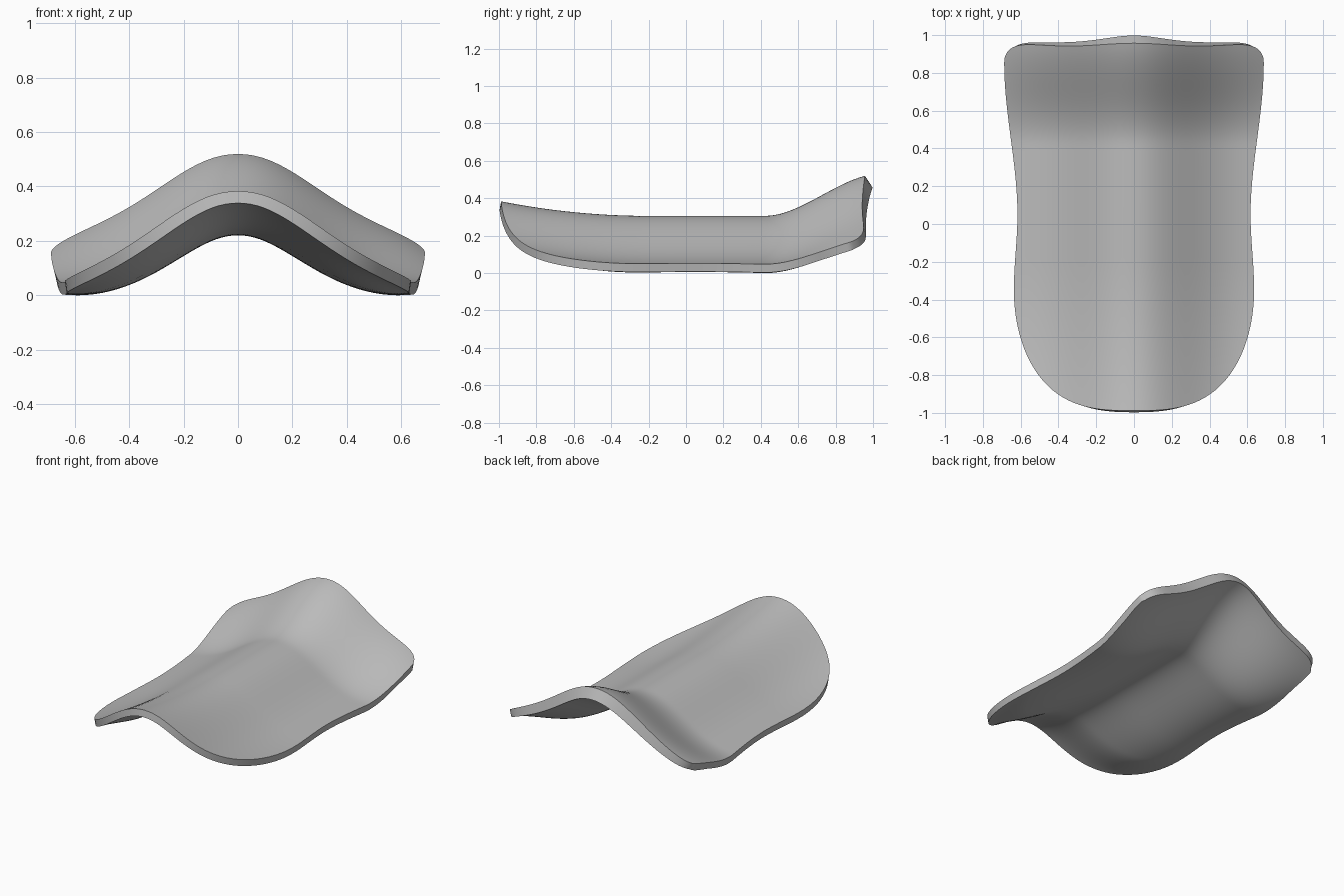
import bpy, bmesh, math
from mathutils import Vector

cube = bpy.data.objects.get("Cube")
if cube:
    bpy.data.objects.remove(cube, do_unlink=True)

COLS, ROWS = 72, 72


def smooth(t):
    t = max(0.0, min(1.0, t))
    return t * t * (3 - 2 * t)


# Upper surface: a rounded ridge, rising to the front and flaring up at the back
def height(x, y):
    ridge = 0.035 + 0.27 * math.exp(-(abs(x) / 0.377) ** 2.09)
    front = 0.08 * max(0.0, (-y - 0.2) / 0.8) ** 2
    back = 0.225 * smooth((y - 0.42) / 0.62)
    return ridge + front + back * (1 - 0.35 * min(1.0, abs(x) / 0.685) ** 4)


def half_width(y):
    return 0.617 + 0.07 * smooth((y - 0.05) / 0.8) + 0.019 * smooth((0.05 - y) / 0.4)


# Outline: rounded nose, waisted sides, nearly straight back with round corners
def outline_point(u, v):
    a = min(1.0, abs(u))
    nose = -0.988 + 0.638 * (1 - math.sqrt(1 - a ** 3))
    tail = 0.957 - 0.015 * math.sin(math.pi * a) ** 2
    tail -= 0.1 * (1 - math.sqrt(1 - a ** 14))
    y = nose + (tail - nose) * v
    return u * half_width(y), y


def shell_points(u, v):
    x, y = outline_point(u, v)
    e = 0.004
    slope_x = (height(x + e, y) - height(x - e, y)) / (2 * e)
    slope_y = (height(x, y + e) - height(x, y - e)) / (2 * e)
    normal = Vector((-slope_x, -slope_y, 1)).normalized()
    # thick in the middle, thinner towards the rim
    middle = (1 - u ** 4) * smooth(v * 5) * (1 - 0.5 * v ** 8)
    top = Vector((x, y, height(x, y)))
    bottom = top - normal * (0.045 + 0.04 * middle)
    bottom.y += 0.025 * v ** 8 * (1 - u * u) ** 4
    return top, bottom


# Build both skins as grids, then join them around the rim
bm = bmesh.new()
top, bottom = [], []
for j in range(ROWS + 1):
    v = j / ROWS
    pairs = [shell_points(math.sin(math.pi * (i / COLS - 0.5)), v) for i in range(COLS + 1)]
    top.append([bm.verts.new(p) for p, q in pairs])
    bottom.append([bm.verts.new(q) for p, q in pairs])

for j in range(ROWS):
    for i in range(COLS):
        for grid in (top, bottom):
            bm.faces.new((grid[j][i], grid[j][i + 1], grid[j + 1][i + 1], grid[j + 1][i]))


def rim(upper, lower):
    for k in range(len(upper) - 1):
        bm.faces.new((upper[k], upper[k + 1], lower[k + 1], lower[k]))


for end in (0, -1):
    rim(top[end], bottom[end])
    rim([row[end] for row in top], [row[end] for row in bottom])

bmesh.ops.recalc_face_normals(bm, faces=bm.faces[:])
lowest = min(vert.co.z for vert in bm.verts)
bmesh.ops.translate(bm, verts=bm.verts[:], vec=(0, 0, -lowest))

mesh = bpy.data.meshes.new("curved_shell")
bm.to_mesh(mesh)
bm.free()
shell = bpy.data.objects.new("curved_shell", mesh)
bpy.context.collection.objects.link(shell)

# Plain grey material
grey = bpy.data.materials.new("plain_grey")
grey.use_nodes = True
colour = (0.5, 0.5, 0.5, 1)
grey.diffuse_color = colour
grey.node_tree.nodes["Principled BSDF"].inputs["Base Color"].default_value = colour
mesh.materials.append(grey)

bpy.context.view_layer.objects.active = shell
shell.select_set(True)
bpy.ops.object.shade_smooth_by_angle(angle=math.radians(40))
